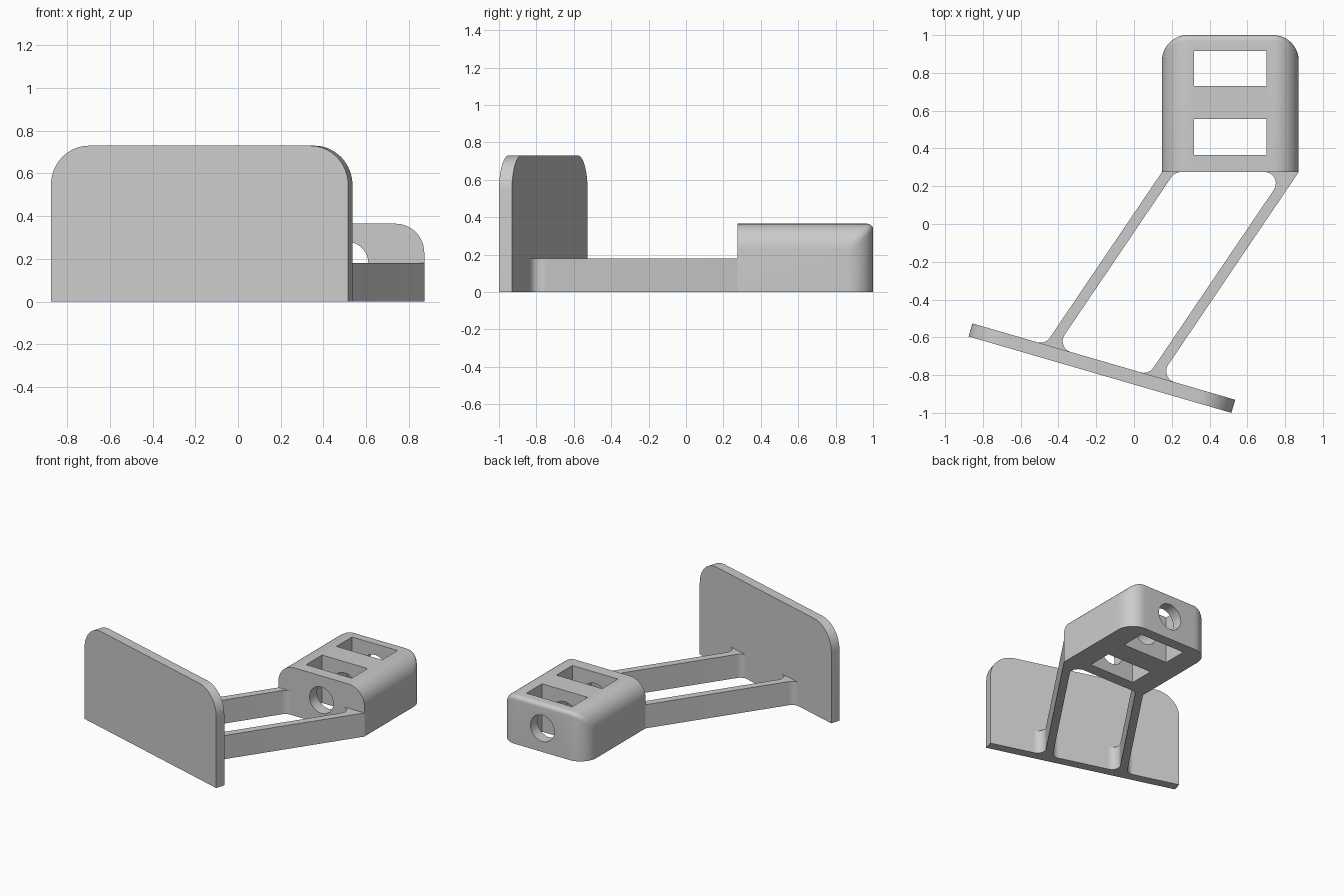
import bpy, bmesh
from math import sin, cos, pi, radians
from mathutils import Matrix, Vector

if "Cube" in bpy.data.objects:
    bpy.data.objects.remove(bpy.data.objects["Cube"])

grey = bpy.data.materials.new("light grey")
grey.use_nodes = True
grey.diffuse_color = (0.6, 0.6, 0.6, 1)
grey.node_tree.nodes["Principled BSDF"].inputs["Base Color"].default_value = (0.6, 0.6, 0.6, 1)


def loft(name, sections):
    """Skin a row of matching closed sections and cap both ends."""
    bm = bmesh.new()
    rings = [[bm.verts.new(p) for p in s] for s in sections]
    n = len(rings[0])
    for a, b in zip(rings, rings[1:]):
        for i in range(n):
            j = (i + 1) % n
            bm.faces.new((a[i], a[j], b[j], b[i]))
    bm.faces.new(rings[0])
    bm.faces.new(rings[-1])
    bmesh.ops.recalc_face_normals(bm, faces=bm.faces)
    mesh = bpy.data.meshes.new(name)
    bm.to_mesh(mesh)
    bm.free()
    mesh.materials.append(grey)
    ob = bpy.data.objects.new(name, mesh)
    bpy.context.collection.objects.link(ob)
    return ob


def prism(name, outline, low, high, matrix=Matrix()):
    return loft(name, [[matrix @ Vector((x, y, h)) for x, y in outline] for h in (low, high)])


def fillet(corner, dir_a, dir_b, r, steps=10):
    """Arc of radius r tangent to two rays leaving a corner."""
    half = dir_a.angle(dir_b) / 2
    d = r * cos(half) / sin(half)
    middle = corner + (dir_a + dir_b).normalized() * (r / sin(half))
    a, b = corner + dir_a * d - middle, corner + dir_b * d - middle
    spread = a.angle(b)
    arc = []
    for i in range(steps + 1):
        t = spread * i / steps
        arc.append(middle + (a * sin(spread - t) + b * sin(t)) / sin(spread))
    return arc


def smooth(ob):
    bpy.ops.object.select_all(action="DESELECT")
    ob.select_set(True)
    bpy.context.view_layer.objects.active = ob
    bpy.ops.object.shade_smooth_by_angle(angle=radians(28))


# Upright plate, turned about z, with rounded top corners
TURN, LENGTH, THICK, HEIGHT = radians(-16.2), 1.449, 0.072, 0.73
centre = Vector((-0.17, -0.763))
along = Vector((cos(TURN), sin(TURN)))
normal = Vector((-sin(TURN), cos(TURN)))
L = LENGTH / 2
right, up2 = Vector((1, 0)), Vector((0, 1))
outline = [Vector((-L, 0)), Vector((L, 0))]
outline += fillet(Vector((L, HEIGHT)), -up2, -right, 0.185, 16)
outline += fillet(Vector((-L, HEIGHT)), right, -up2, 0.185, 16)
place = Matrix.Translation(centre.to_3d()) @ Matrix.Rotation(TURN, 4, "Z") @ Matrix.Rotation(pi / 2, 4, "X")
smooth(prism("upright_plate", outline, -THICK / 2, THICK / 2, place))

# Two slanted arms with filleted roots
X0, X1, FRONT, BACK, TOP = 0.148, 0.872, 0.275, 1.0, 0.365
lean = Vector((sin(radians(34.1)), cos(radians(34.1))))
plate_back = centre + normal * THICK / 2


def on_plate(p):
    return p - lean * ((p - plate_back).dot(normal) / lean.dot(normal))


for name, x, s in (("right_arm", X0, 1), ("left_arm", X1, -1)):
    outer = Vector((x, FRONT))
    inner = Vector((x + s * 0.068, FRONT))
    outline = [outer]
    outline += fillet(inner, right * s, -lean, 0.06)
    outline += fillet(on_plate(inner), lean, along * s, 0.06)
    outline += fillet(on_plate(outer), -along * s, lean, 0.06)
    smooth(prism(name, outline, 0, 0.18))

# Block: side-on sections lofted across x, lower and shorter toward both sides
R, SMALL, STEPS = 0.135, 0.03, 12
columns = []
for i in range(STEPS + 1):
    a = pi / 2 * i / STEPS
    columns.append((X0 + R - R * cos(a), R - R * sin(a)))
columns += [(X0 + X1 - x, drop) for x, drop in reversed(columns)]
sections = []
for x, drop in columns:
    y, z = BACK - drop, TOP - drop
    rounded = fillet(Vector((y, z)), -up2, -right, SMALL, 6)
    profile = [(FRONT, 0), (y, 0)] + [tuple(p) for p in rounded] + [(FRONT, z)]
    sections.append([(x, py, pz) for py, pz in profile])
block = loft("block", sections)

# Two windows through the block and one bore from front to back
mid = (X0 + X1) / 2
cutters = []
for low, high in ((0.365, 0.557), (0.73, 0.917)):
    rect = [(mid - 0.192, low), (mid + 0.192, low), (mid + 0.192, high), (mid - 0.192, high)]
    cutters.append(prism("window_cutter", rect, -0.2, 0.6))
circle = [(0.1 * cos(2 * pi * k / 48), 0.1 * sin(2 * pi * k / 48)) for k in range(48)]
bore = Matrix.Translation((mid, 0, 0.18)) @ Matrix.Rotation(pi / 2, 4, "X")
cutters.append(prism("bore_cutter", circle, -1.2, -0.1, bore))

bpy.context.view_layer.objects.active = block
for cutter in cutters:
    cutter.hide_render = True
    mod = block.modifiers.new("cut", "BOOLEAN")
    mod.operation, mod.solver, mod.object = "DIFFERENCE", "EXACT", cutter
    bpy.ops.object.modifier_apply(modifier=mod.name)
    bpy.data.objects.remove(cutter)
smooth(block)
